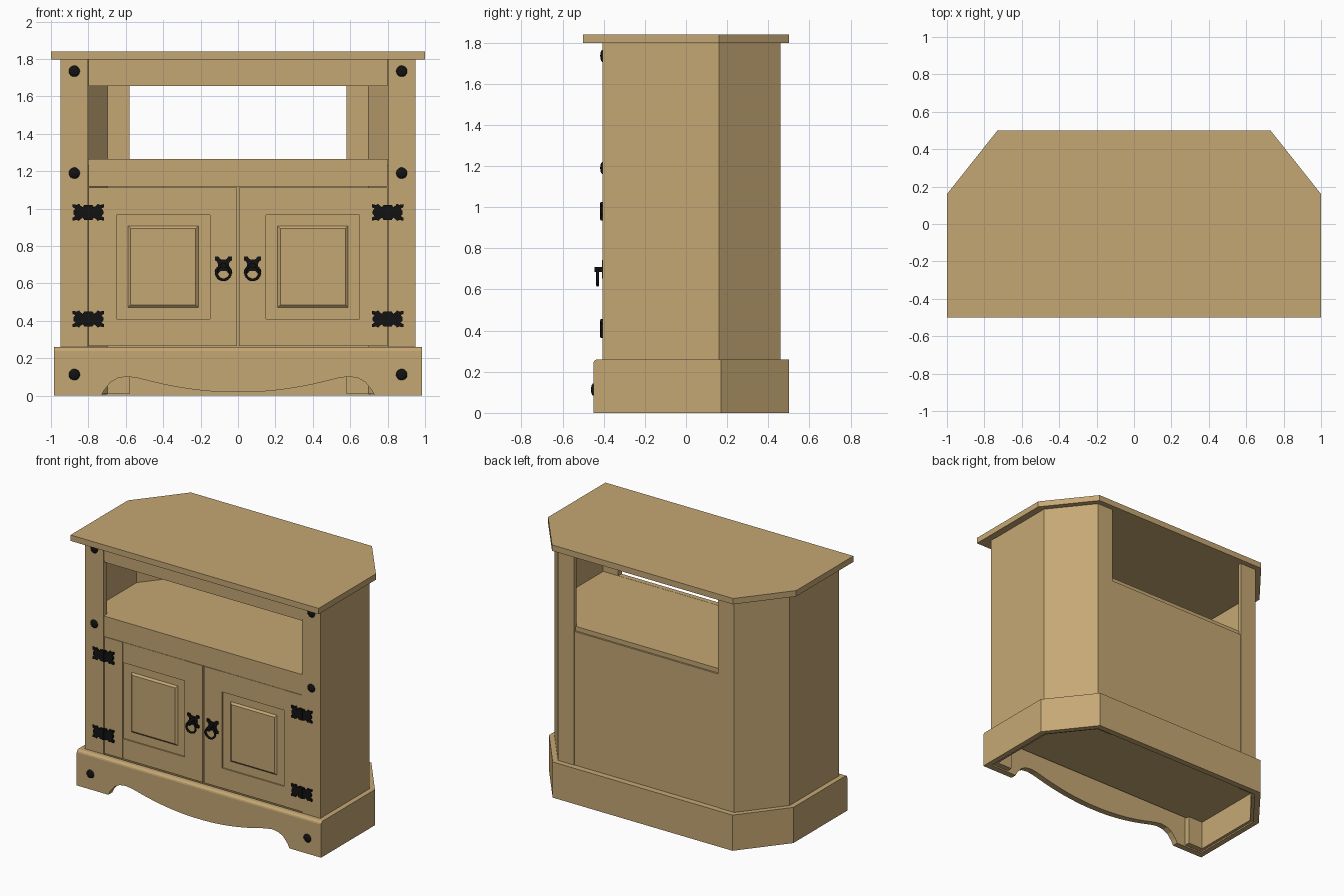
import bpy, bmesh, math
from mathutils import Matrix

if "Cube" in bpy.data.objects:
    bpy.data.objects.remove(bpy.data.objects["Cube"])


def material(name, col):
    m = bpy.data.materials.new(name)
    m.diffuse_color = (*col, 1)
    m.use_nodes = True
    m.node_tree.nodes["Principled BSDF"].inputs["Base Color"].default_value = m.diffuse_color
    return m


PINE = material("waxed_pine", (0.56, 0.39, 0.175))
IRON = material("black_iron", (0.006, 0.006, 0.006))


def finish(name, bm, mat, smooth=False):
    bmesh.ops.recalc_face_normals(bm, faces=bm.faces)
    me = bpy.data.meshes.new(name)
    bm.to_mesh(me)
    bm.free()
    me.materials.append(mat)
    for p in me.polygons:
        p.use_smooth = smooth
    ob = bpy.data.objects.new(name, me)
    bpy.context.collection.objects.link(ob)
    return ob


def extrude(bm, coords, vec):
    face = bm.faces.new([bm.verts.new(c) for c in coords])
    ret = bmesh.ops.extrude_face_region(bm, geom=[face])
    verts = [g for g in ret["geom"] if isinstance(g, bmesh.types.BMVert)]
    bmesh.ops.translate(bm, verts=verts, vec=vec)


def prism(name, pts, z0, z1, mat=PINE):
    """Plan outline (x, y) raised from z0 to z1."""
    bm = bmesh.new()
    extrude(bm, [(x, y, z0) for x, y in pts], (0, 0, z1 - z0))
    return finish(name, bm, mat)


def plate(name, pts, y0, y1, mat=PINE):
    """Front outline (x, z) extended from y0 to y1."""
    bm = bmesh.new()
    extrude(bm, [(x, y0, z) for x, z in pts], (0, y1 - y0, 0))
    return finish(name, bm, mat)


def box(name, x0, x1, y0, y1, z0, z1, mat=PINE):
    return prism(name, [(x0, y0), (x1, y0), (x1, y1), (x0, y1)], z0, z1, mat)


def mirrored(half):
    return half + [(-x, y) for x, y in reversed(half)]


def four_way(q, cx, cz):
    """Quarter outline mirrored in both directions about (cx, cz)."""
    r = q[::-1]
    pts = q + [(x, -z) for x, z in r] + [(-x, -z) for x, z in q] + [(-x, z) for x, z in r]
    return [(cx + x, cz + z) for x, z in pts]


# Top board, shelf and floor with clipped back corners
prism("top_board", mirrored([(1, -0.5), (1, 0.16), (0.73, 0.5)]), 1.797, 1.84)
inner = mirrored([(0.935, -0.39), (0.935, 0.153), (0.703, 0.442)])
prism("shelf", inner, 1.23, 1.265)
prism("floor_panel", inner, 0.22, 0.255)
box("back_panel", -0.585, 0.585, 0.437, 0.455, 0.225, 1.232)

# Plinth: sides and back as one band, front board with a shaped arch
prism("plinth_band", [(0.985, -0.41), (0.985, 0.17), (0.725, 0.5),
                      (-0.725, 0.5), (-0.985, 0.17), (-0.985, -0.41),
                      (-0.945, -0.41), (-0.945, 0.158), (-0.706, 0.456),
                      (0.706, 0.456), (0.945, 0.158), (0.945, -0.41)], 0, 0.26)
arch = [(0.985, 0.26), (0.985, 0), (0.73, 0), (0.715, 0.03), (0.68, 0.073),
        (0.64, 0.095), (0.59, 0.102), (0.54, 0.095)]
arch += [(x, 0.018 + 0.27 * x * x) for x in [0.5 - 0.05 * i for i in range(10)]]
bm = bmesh.new()
extrude(bm, [(x, -0.45, z) for x, z in mirrored(arch)], (0, 0.045, 0))
edge = [e for e in bm.edges if all(v.co.z > 0.25 and v.co.y < -0.44 for v in e.verts)]
bmesh.ops.bevel(bm, geom=edge, offset=0.02, segments=3, profile=0.5, affect='EDGES')
finish("plinth_front", bm, PINE)

# Front rails, the upper one with a small moulding under it
box("top_rail", -0.8, 0.8, -0.402, -0.365, 1.672, 1.8)
box("top_rail_moulding", -0.8, 0.8, -0.395, -0.365, 1.655, 1.672)
box("middle_rail", -0.8, 0.8, -0.402, -0.365, 1.118, 1.266)


def stud(name, x, y, z):
    bm = bmesh.new()
    bmesh.ops.create_uvsphere(bm, u_segments=20, v_segments=10, radius=0.03)
    bmesh.ops.transform(bm, verts=bm.verts, matrix=Matrix.Translation((x, y, z))
                        @ Matrix.Diagonal((1, 0.4, 1, 1)))
    finish(name, bm, IRON, True)


HINGE = [(0.012, 0.04), (0.022, 0.04), (0.03, 0.028), (0.042, 0.036), (0.05, 0.046),
         (0.062, 0.04), (0.084, 0.044), (0.084, 0.028), (0.07, 0.02), (0.08, 0.008)]
CROSS = [(0.008, 0.03), (0.018, 0.033), (0.025, 0.045), (0.046, 0.045),
         (0.046, 0.026), (0.034, 0.018), (0.03, 0.008)]

for s, side in ((-1, "left"), (1, "right")):
    def bx(name, x0, x1, *rest):
        box(side + "_" + name, min(s * x0, s * x1), max(s * x0, s * x1), *rest)

    # Carcass: side wall, angled corner and back stile in one profile
    prism(side + "_carcass_wall", [(s * x, y) for x, y in
          [(0.948, -0.4), (0.948, 0.16), (0.71, 0.46), (0.58, 0.46), (0.58, 0.435),
           (0.698, 0.435), (0.923, 0.15), (0.923, -0.4)]], 0.01, 1.8)
    bx("front_stile", 0.802, 0.95, -0.406, -0.365, 0.01, 1.8)

    # Door frame and raised panel
    bx("door_inner_stile", 0.005, 0.15, -0.4, -0.37, 0.265, 1.114)
    bx("door_outer_stile", 0.65, 0.798, -0.4, -0.37, 0.265, 1.114)
    bx("door_top_rail", 0.15, 0.65, -0.398, -0.37, 0.965, 1.114)
    bx("door_bottom_rail", 0.15, 0.65, -0.398, -0.37, 0.265, 0.41)
    bx("door_panel", 0.15, 0.65, -0.388, -0.37, 0.41, 0.965)
    bm = bmesh.new()
    rings = []
    for d, y in ((0, -0.386), (0.016, -0.4)):
        x0, x1, z0, z1 = 0.21 + d, 0.59 - d, 0.47 + d, 0.91 - d
        rings.append([bm.verts.new((s * x, y, z)) for x, z in
                      ((x0, z0), (x1, z0), (x1, z1), (x0, z1))])
    for r in rings:
        bm.faces.new(r)
    for i in range(4):
        j = (i + 1) % 4
        bm.faces.new((rings[0][i], rings[0][j], rings[1][j], rings[1][i]))
    finish(side + "_raised_field", bm, PINE)

    # Iron studs and hinges
    for z, y in ((1.735, -0.405), (1.19, -0.405), (0.113, -0.45)):
        stud(side + "_stud", s * 0.875, y, z)
    for z in (0.98, 0.41):
        plate(side + "_hinge", four_way(HINGE, s * 0.8, z), -0.415, -0.395, IRON)
        box(side + "_hinge_knuckle", s * 0.8 - 0.009, s * 0.8 + 0.009,
            -0.419, -0.4, z - 0.04, z + 0.04, IRON)

    # Ring pull on a cross-shaped plate
    plate(side + "_pull_plate", four_way(CROSS, s * 0.078, 0.698), -0.408, -0.395, IRON)
    box(side + "_pull_boss", s * 0.078 - 0.014, s * 0.078 + 0.014,
        -0.444, -0.4, 0.685, 0.71, IRON)
    bpy.ops.mesh.primitive_torus_add(location=(s * 0.078, -0.43, 0.658),
                                     rotation=(math.pi / 2, 0, 0),
                                     major_radius=0.038, minor_radius=0.007,
                                     major_segments=28, minor_segments=8)
    ring = bpy.context.object
    ring.name = side + "_pull_ring"
    ring.data.materials.append(IRON)
    bpy.ops.object.shade_smooth()
